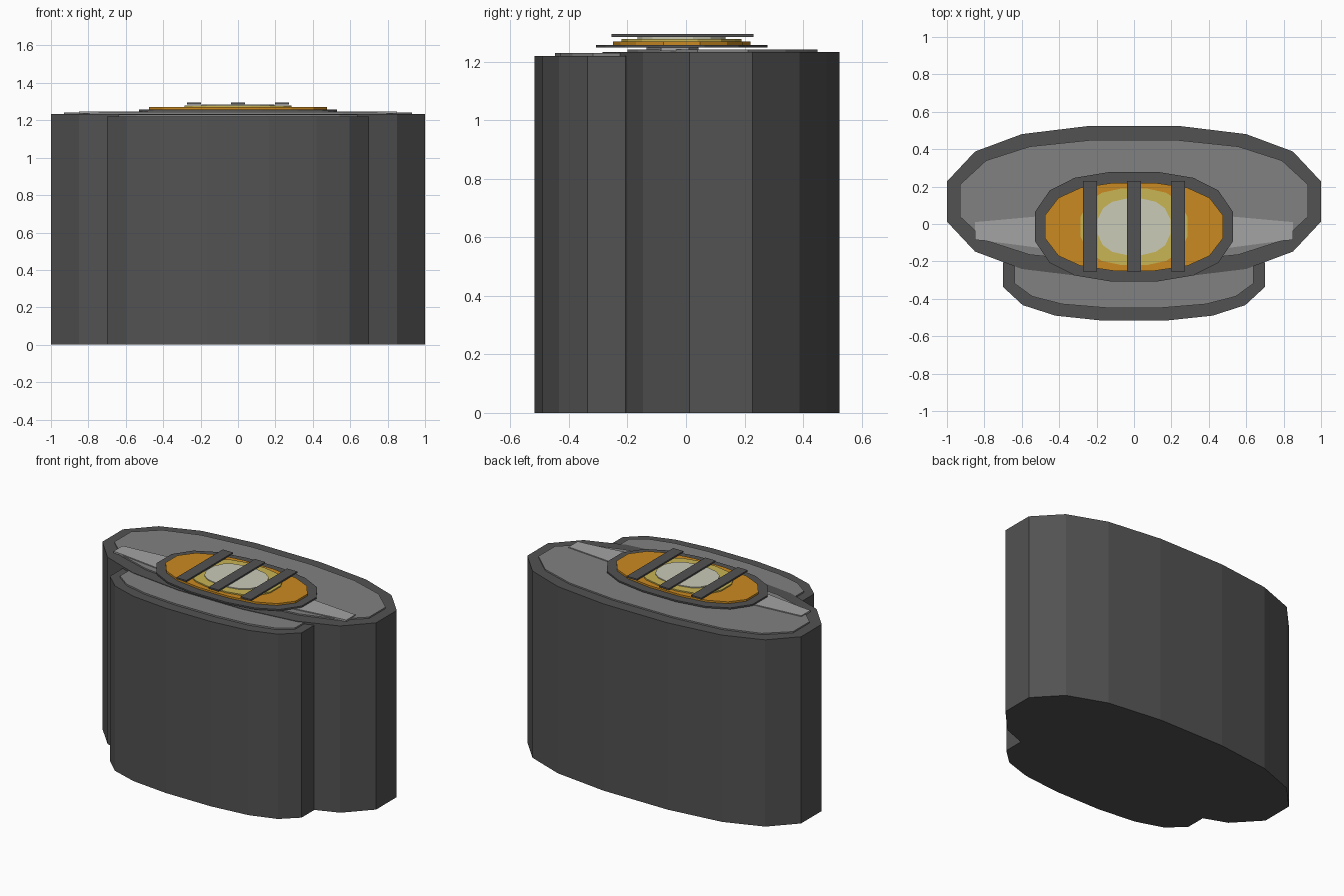
import bpy
import bmesh

if "Cube" in bpy.data.objects:
    bpy.data.objects.remove(bpy.data.objects["Cube"])


def material(name, rgb):
    """Flat material from 0-255 display values."""
    def linear(v):
        v /= 255
        return v / 12.92 if v <= 0.04045 else ((v + 0.055) / 1.055) ** 2.4
    m = bpy.data.materials.new(name)
    m.diffuse_color = (*[linear(v) for v in rgb], 1)
    m.use_nodes = True
    m.node_tree.nodes["Principled BSDF"].inputs["Base Color"].default_value = m.diffuse_color
    return m


DARK = material("dark_grey", (82, 82, 82))
GREY = material("mid_grey", (129, 129, 129))
LIGHT = material("light_grey", (163, 163, 163))
ORANGE = material("orange", (202, 138, 33))
YELLOW = material("yellow", (201, 181, 84))
PALE = material("pale_cream", (203, 203, 184))

# One quadrant of the rounded 16-sided outline, as fractions of the half sizes
QUADRANT = [(1.0, 0.265), (0.85, 0.66), (0.6, 0.89), (0.235, 1.0)]


def prism(name, points, z0, z1, mat):
    bm = bmesh.new()
    low = [bm.verts.new((x, y, z0)) for x, y in points]
    high = [bm.verts.new((x, y, z1)) for x, y in points]
    bm.faces.new(low[::-1])
    bm.faces.new(high)
    n = len(points)
    for i in range(n):
        j = (i + 1) % n
        bm.faces.new((low[i], low[j], high[j], high[i]))
    bmesh.ops.recalc_face_normals(bm, faces=bm.faces)
    mesh = bpy.data.meshes.new(name)
    bm.to_mesh(mesh)
    bm.free()
    mesh.materials.append(mat)
    obj = bpy.data.objects.new(name, mesh)
    bpy.context.collection.objects.link(obj)
    return obj


def rounded(name, hx, hy, cy, z0, z1, mat):
    q = [(x * hx, y * hy) for x, y in QUADRANT]
    top = q + [(-x, y) for x, y in reversed(q)]
    pts = top + [(-x, -y) for x, y in top]
    return prism(name, [(x, y + cy) for x, y in pts], z0, z1, mat)


# Main body and the smaller body in front of it
rounded("main_body", 1.0, 0.405, 0.12, 0, 1.233, DARK)
rounded("front_body", 0.70, 0.245, -0.272, 0, 1.22, DARK)

# Inset top panels
rounded("main_top_panel", 0.93, 0.325, 0.125, 1.233, 1.242, GREY)
rounded("front_top_panel", 0.64, 0.178, -0.27, 1.22, 1.23, GREY)

# Tapered strip across the top
half = [(0.79, -0.09), (0.85, -0.085), (0.85, 0.01), (0.5, 0.042)]
strip = [(0.45, -0.135)] + half
prism("cross_strip", strip + [(-x, y) for x, y in reversed(strip)],
      1.237, 1.248, LIGHT)

# Lamp: dark rim, orange lens and bright centre
rounded("lamp_rim", 0.53, 0.293, -0.014, 1.248, 1.258, DARK)
rounded("lamp_lens", 0.475, 0.235, -0.015, 1.258, 1.27, ORANGE)
rounded("lamp_glow", 0.285, 0.205, -0.015, 1.27, 1.278, YELLOW)
rounded("lamp_core", 0.195, 0.15, -0.015, 1.278, 1.284, PALE)

# Guard bars
for i, cx in enumerate((-0.235, 0, 0.235)):
    w = 0.037
    prism(f"guard_bar_{i + 1}",
          [(cx - w, -0.255), (cx + w, -0.255), (cx + w, 0.23), (cx - w, 0.23)],
          1.284, 1.294, DARK)
